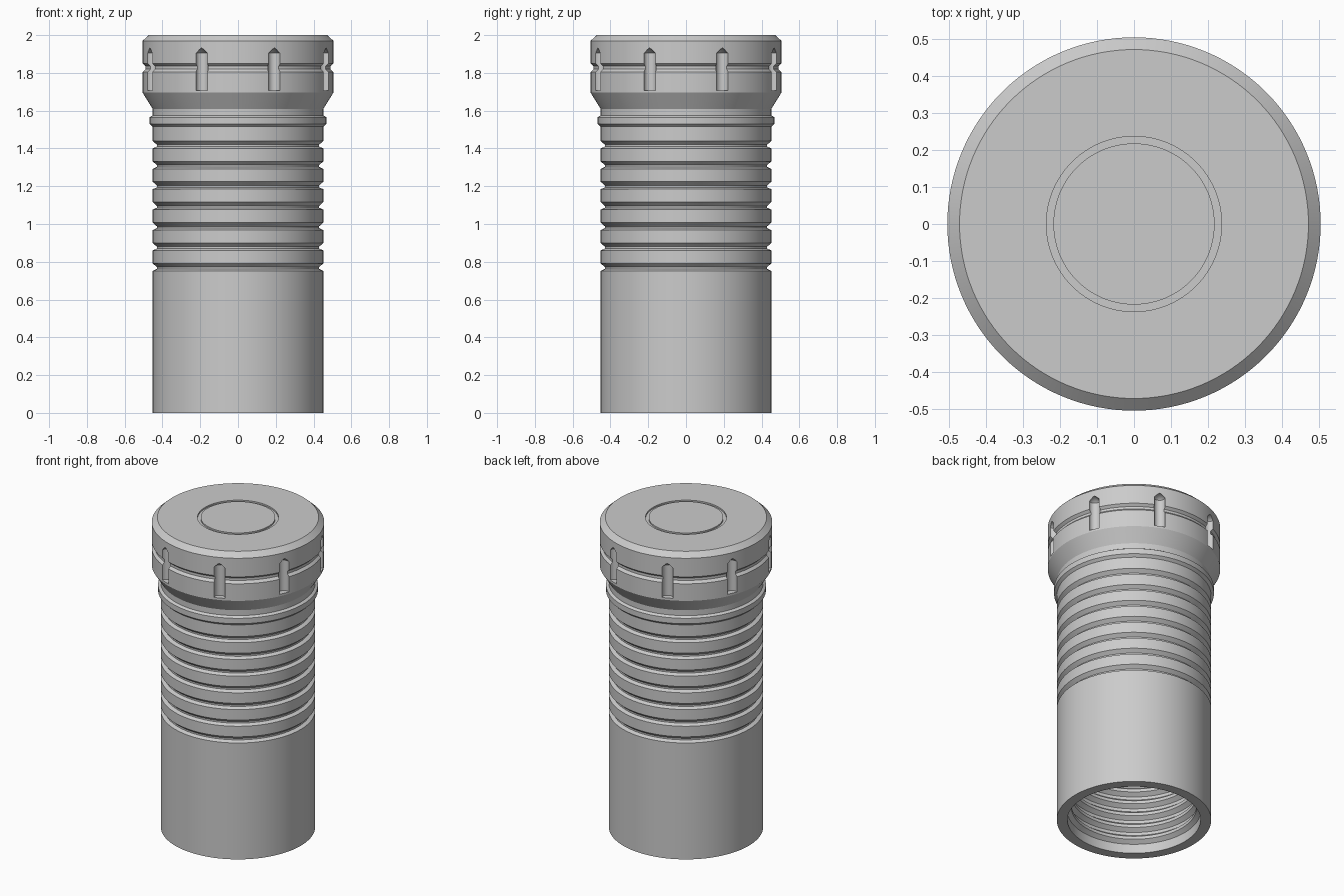
import bpy
import bmesh
import math

SEGMENTS = 128

if "Cube" in bpy.data.objects:
    bpy.data.objects.remove(bpy.data.objects["Cube"], do_unlink=True)

grey = bpy.data.materials.new("plain_grey")
grey.use_nodes = True
grey_value = (0.6, 0.6, 0.6, 1)
grey.diffuse_color = grey_value
grey.node_tree.nodes["Principled BSDF"].inputs["Base Color"].default_value = grey_value


def lathe(name, profile, closed=False, segments=SEGMENTS):
    """Spin a profile of (radius, height) points around the z axis."""
    bm = bmesh.new()
    verts = [bm.verts.new((r, 0, z)) for r, z in profile]
    pairs = list(zip(verts, verts[1:]))
    if closed:
        pairs.append((verts[-1], verts[0]))
    edges = [bm.edges.new(p) for p in pairs]
    bmesh.ops.spin(bm, geom=verts + edges, cent=(0, 0, 0), axis=(0, 0, 1),
                   angle=math.tau, steps=segments, use_duplicate=False)
    bmesh.ops.remove_doubles(bm, verts=bm.verts, dist=0.0001)
    bmesh.ops.recalc_face_normals(bm, faces=bm.faces)
    mesh = bpy.data.meshes.new(name)
    bm.to_mesh(mesh)
    bm.free()
    mesh.materials.append(grey)
    obj = bpy.data.objects.new(name, mesh)
    bpy.context.collection.objects.link(obj)
    return obj


def select(obj):
    bpy.ops.object.select_all(action="DESELECT")
    obj.select_set(True)
    bpy.context.view_layer.objects.active = obj


# Sleeve: collar, ribbed grip and plain lower barrel on the outside
R = 0.452
sleeve = [(R, 1.61), (R, 1.575), (0.468, 1.565), (0.468, 1.53), (R, 1.515)]
for i in range(7):
    c = 1.42 - i * 0.108
    sleeve += [(R, c + 0.02), (0.43, c), (0.43, c - 0.01), (R, c - 0.02)]
sleeve.append((R, 0))

# Threaded bore on the inside
BORE, CREST = 0.39, 0.365
sleeve.append((BORE, 0))
for i in range(18):
    z = 0.06 + i * 0.08
    sleeve += [(BORE, z), (CREST, z + 0.02), (CREST, z + 0.04), (BORE, z + 0.06)]
sleeve.append((BORE, 1.61))
sleeve_obj = lathe("ribbed_sleeve", sleeve, closed=True)

# Cap: flared underside, belt groove, bevelled rim and ring groove on top
RIM = 0.505
cap = lathe("cap", [
    (0, 1.61), (R, 1.61), (RIM, 1.695),
    (RIM, 1.805), (0.49, 1.82), (0.49, 1.836), (RIM, 1.85),
    (RIM, 1.97), (0.472, 2), (0.237, 2), (0.237, 1.99),
    (0.218, 1.99), (0.218, 2), (0, 2)])

# Eight drilled notches with pointed tops
SLOT = 0.033
for i in range(8):
    angle = math.radians(22.5 + 45 * i)
    cutter = lathe("notch_cutter", [(0, 1.708), (SLOT, 1.708), (SLOT, 1.904), (0, 1.936)],
                   segments=24)
    cutter.location = (0.5 * math.cos(angle), 0.5 * math.sin(angle), 0)
    cutter.hide_render = True
    bpy.context.view_layer.update()
    mod = cap.modifiers.new("notch", "BOOLEAN")
    mod.operation = "DIFFERENCE"
    mod.solver = "EXACT"
    mod.object = cutter
    select(cap)
    bpy.ops.object.modifier_apply(modifier=mod.name)
    bpy.data.objects.remove(cutter, do_unlink=True)

for obj in (sleeve_obj, cap):
    select(obj)
    bpy.ops.object.shade_smooth_by_angle(angle=math.radians(20))
